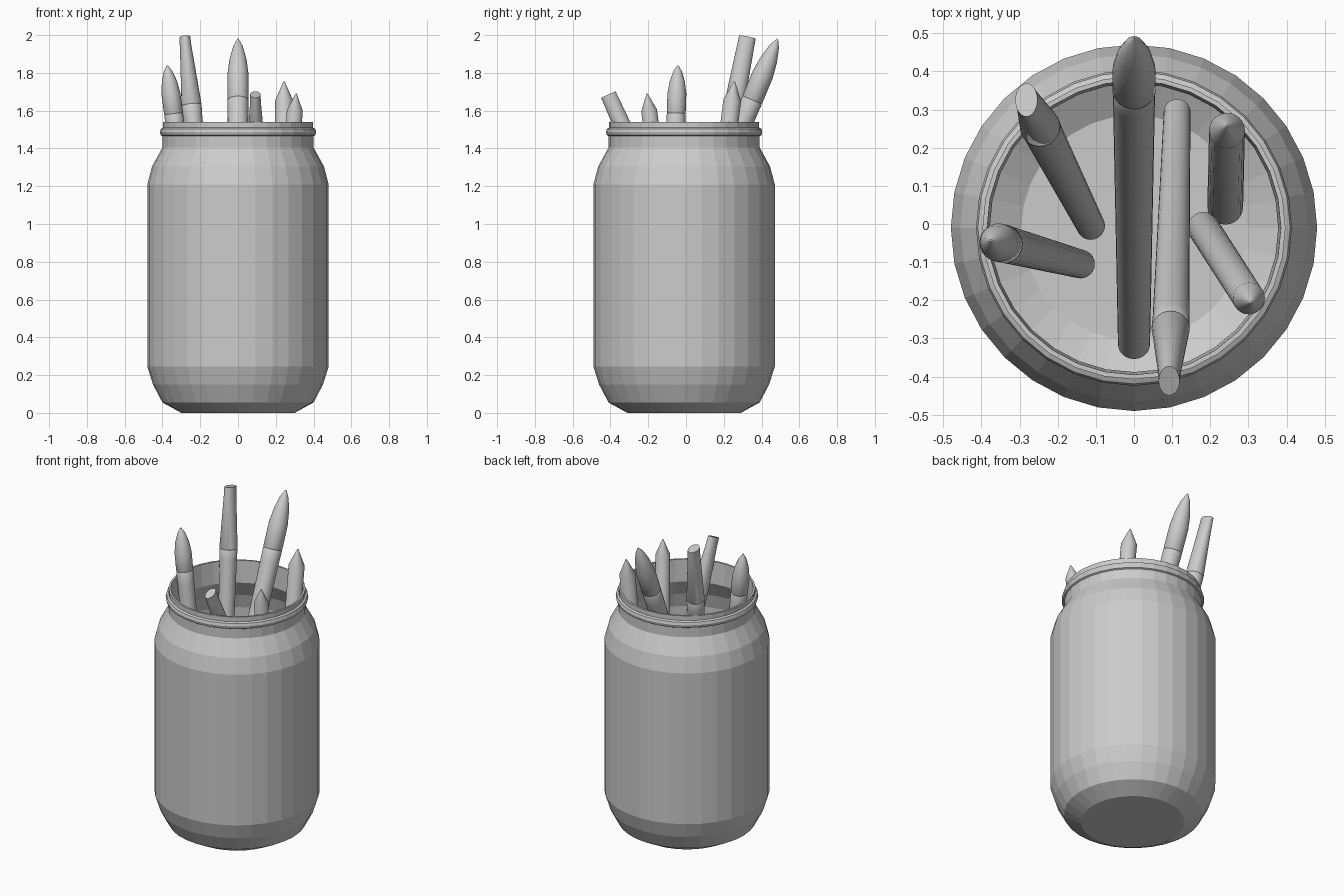
import bpy
import math
from mathutils import Vector

if "Cube" in bpy.data.objects:
    bpy.data.objects.remove(bpy.data.objects["Cube"])

def lathe(name, profile, base, tip, sides=32, smooth=False):
    """Loft elliptical rings (rx, ry, t) along base->tip, t in 0..1; caps both ends."""
    base, tip = Vector(base), Vector(tip)
    axis = (tip - base).normalized()
    u = (Vector((1, 0, 0)) - axis * axis.x).normalized()
    v = axis.cross(u)
    verts, faces = [], []
    for rx, ry, t in profile:
        c = base.lerp(tip, t)
        for i in range(sides):
            a = 2 * math.pi * i / sides
            verts.append(c + u * (rx * math.cos(a)) + v * (ry * math.sin(a)))
    for k in range(len(profile) - 1):
        for i in range(sides):
            j = (i + 1) % sides
            p, q = k * sides, (k + 1) * sides
            faces.append((p + i, p + j, q + j, q + i))
    last = (len(profile) - 1) * sides
    faces.append(tuple(reversed(range(sides))))
    faces.append(tuple(range(last, last + sides)))
    mesh = bpy.data.meshes.new(name)
    mesh.from_pydata(verts, [], faces)
    mesh.update()
    obj = bpy.data.objects.new(name, mesh)
    bpy.context.collection.objects.link(obj)
    if smooth:
        bpy.ops.object.select_all(action='DESELECT')
        obj.select_set(True)
        bpy.context.view_layer.objects.active = obj
        bpy.ops.object.shade_smooth_by_angle(angle=math.radians(30))
    return obj

def stick(name, base, tip, stations):
    """stations: (rx, ry, distance below the tip); None means the base end."""
    length = (Vector(tip) - Vector(base)).length
    prof = [(rx, ry, 0 if d is None else 1 - d / length) for rx, ry, d in stations]
    return lathe(name, prof, base, tip, 24, True)

# Jar: outside up to the lip, then back down the inside
outer = [(0.30, 0), (0.40, 0.055), (0.45, 0.15), (0.48, 0.245), (0.48, 1.21),
         (0.455, 1.305), (0.40, 1.405), (0.40, 1.465), (0.409, 1.47),
         (0.414, 1.487), (0.409, 1.504), (0.397, 1.51), (0.397, 1.54)]
inner = [(0.385, 1.54), (0.378, 1.40), (0.436, 1.295), (0.46, 1.205),
         (0.46, 0.25), (0.432, 0.16), (0.388, 0.072), (0.295, 0.02)]
lathe("jar", [(r, r, z) for r, z in outer + inner], (0, -0.01, 0), (0, -0.01, 1))

# Round brushes: thin handle end, ferrule ring, pointed bristles
def round_brush(name, base, tip, r, ring):
    stick(name, base, tip, [
        (r * 0.75, r * 0.75, None), (r * 0.98, r * 0.98, ring + 0.08),
        (r, r, ring + 0.005), (r * 0.95, r * 0.95, ring), (r, r, ring - 0.005),
        (r, r, ring * 0.58), (r * 0.8, r * 0.8, ring * 0.33),
        (r * 0.45, r * 0.45, ring * 0.12), (0.003, 0.003, 0)])

round_brush("large_round_brush", (0, -0.315, 0.06), (0, 0.485, 1.98), 0.056, 0.35)
round_brush("small_round_brush", (-0.14, -0.105, 0.06), (-0.375, -0.043, 1.84), 0.05, 0.26)

# Flat brushes: the ferrule narrows to a flat blunt end
def flat_brush(name, base, tip, r, ring):
    stick(name, base, tip, [
        (r * 0.7, r * 0.7, None), (r * 0.96, r * 0.96, ring + 0.06),
        (r, r, ring + 0.005), (r * 0.95, r * 0.95, ring), (r, r, ring - 0.005),
        (r * 0.58, r * 0.86, 0.05), (r * 0.55, r * 0.84, 0)])

flat_brush("tall_flat_brush", (-0.113, -0.005, 0.3), (-0.282, 0.325, 1.99), 0.053, 0.37)
flat_brush("short_flat_brush", (0.113, 0.295, 0.12), (0.092, -0.411, 1.685), 0.05, 0.34)

# Pencils: straight barrel with a sharpened cone
def pencil(name, base, tip, r, cone):
    stick(name, base, tip, [(r, r, None), (r, r, cone), (0.003, 0.003, 0)])

pencil("pencil_back", (0.239, 0.045, 0.05), (0.244, 0.257, 1.755), 0.047, 0.1)
pencil("pencil_front", (0.182, -0.01, 0.08), (0.308, -0.206, 1.69), 0.042, 0.09)
